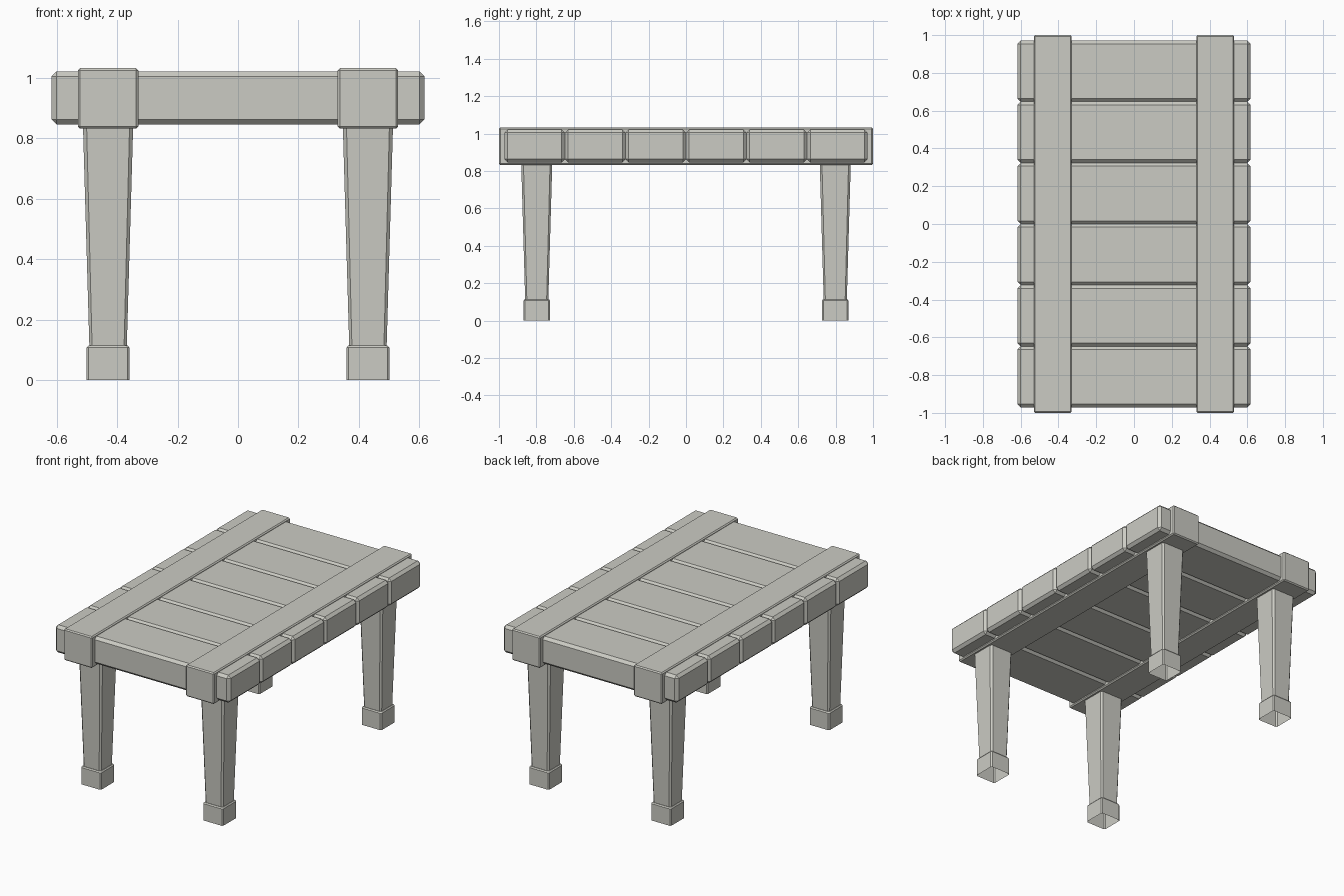
import bpy, bmesh
from mathutils import Vector

cube = bpy.data.objects.get("Cube")
if cube:
    bpy.data.objects.remove(cube)

stone = bpy.data.materials.new("pale_grey")
stone.use_nodes = True
colour = (0.60, 0.60, 0.55, 1)
stone.diffuse_color = colour
stone.node_tree.nodes["Principled BSDF"].inputs["Base Color"].default_value = colour


def add_object(name, bm):
    bmesh.ops.recalc_face_normals(bm, faces=bm.faces)
    mesh = bpy.data.meshes.new(name)
    bm.to_mesh(mesh)
    bm.free()
    mesh.materials.append(stone)
    obj = bpy.data.objects.new(name, mesh)
    bpy.context.collection.objects.link(obj)
    return obj


def chamfered_box(name, centre, size, chamfer):
    bm = bmesh.new()
    bmesh.ops.create_cube(bm, size=1)
    bmesh.ops.scale(bm, vec=size, verts=bm.verts)
    bmesh.ops.translate(bm, vec=centre, verts=bm.verts)
    bmesh.ops.bevel(bm, geom=bm.edges[:], offset=chamfer, segments=1,
                    profile=0.5, affect='EDGES')
    return add_object(name, bm)


def leg(name, x, y):
    """Tapered square leg with clipped corners, open under the foot."""
    bm = bmesh.new()
    # half width, corner clip, height
    profile = [(0.071, 0.007, 0), (0.071, 0.007, 0.107), (0.065, 0.007, 0.114),
               (0.062, 0.009, 0.114), (0.083, 0.012, 0.84)]
    rings = []
    for half, clip, z in profile:
        a, b = half, half - clip
        corners = [(a, -b), (a, b), (b, a), (-b, a), (-a, b), (-a, -b), (-b, -a), (b, -a)]
        rings.append([bm.verts.new((x + u, y + v, z)) for u, v in corners])
    for low, high in zip(rings, rings[1:]):
        for i in range(8):
            j = (i + 1) % 8
            bm.faces.new((low[i], low[j], high[j], high[i]))
    bm.faces.new(rings[-1])
    return add_object(name, bm)


# Six cross planks forming the table top
pitch = 0.3237
for i in range(6):
    chamfered_box(f"plank_{i + 1}", Vector((0, (i - 2.5) * pitch, 0.934)),
                  (1.234, pitch, 0.176), 0.017)

# Two long beams wrapping the planks, each on a pair of legs
for side, x in (("right", -0.43), ("left", 0.43)):
    chamfered_box(f"{side}_beam", Vector((x, 0, 0.932)), (0.2, 2, 0.2), 0.007)
    for end, y in (("front", -0.798), ("back", 0.798)):
        leg(f"{end}_{side}_leg", x, y)
